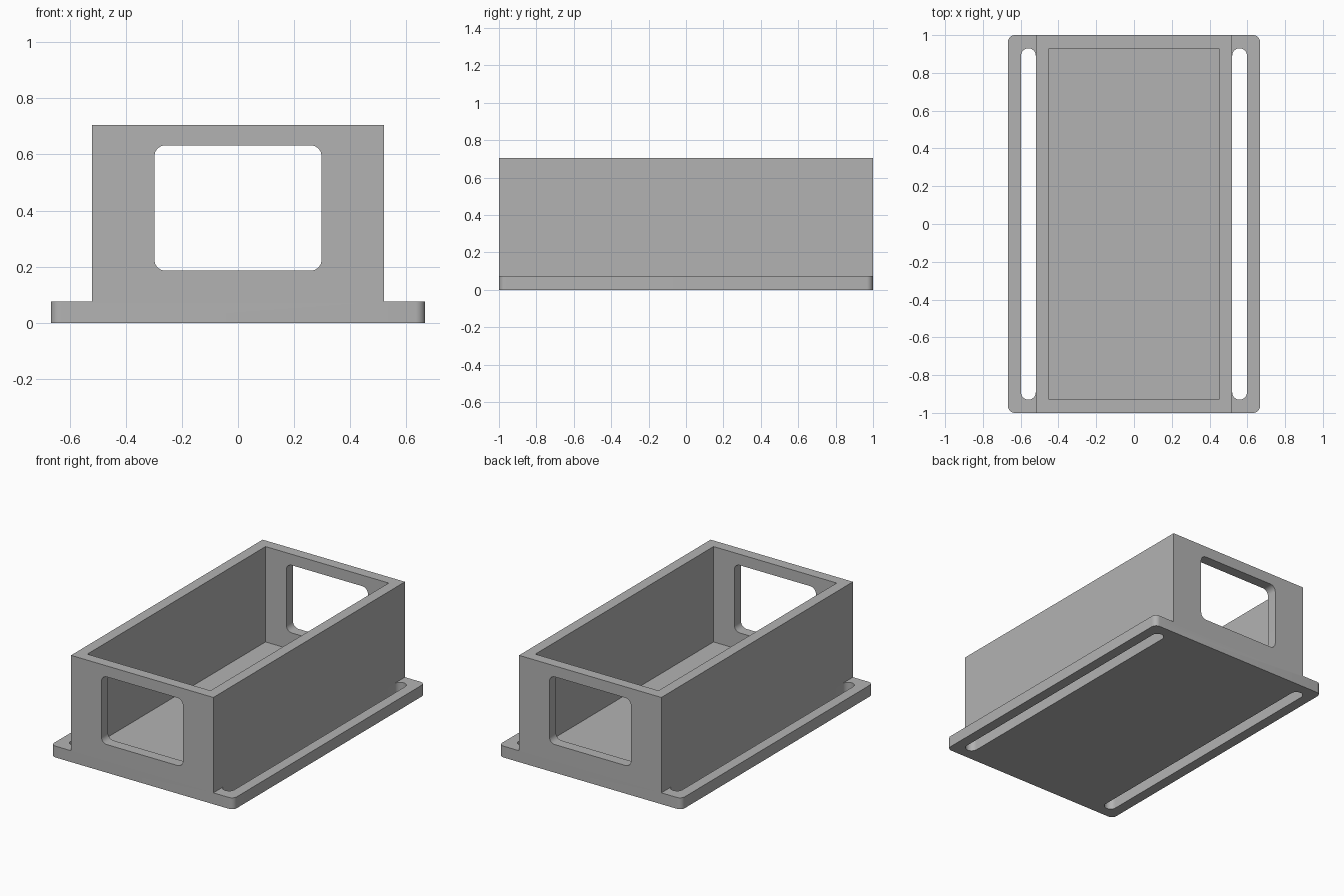
import bpy, bmesh, math
from mathutils import Matrix, Vector

if "Cube" in bpy.data.objects:
    bpy.data.objects.remove(bpy.data.objects["Cube"])

LENGTH, BODY_W, BASE_W = 2.0, 1.04, 1.334
BASE_T, HEIGHT, WALL = 0.075, 0.705, 0.07

grey = bpy.data.materials.new("plain_grey")
grey.use_nodes = True
colour = (0.45, 0.45, 0.45, 1)
grey.diffuse_color = colour
grey.node_tree.nodes["Principled BSDF"].inputs["Base Color"].default_value = colour


def rounded_prism(name, w, h, depth, radius, centre, upright=False):
    """Rounded rectangle extruded along z, or along y when upright."""
    steps = 8 if radius else 0
    points = []
    for i, (sx, sy) in enumerate([(1, 1), (-1, 1), (-1, -1), (1, -1)]):
        for s in range(steps + 1):
            a = math.pi / 2 * (i + (s / steps if steps else 0))
            points.append((sx * (w / 2 - radius) + radius * math.cos(a),
                           sy * (h / 2 - radius) + radius * math.sin(a)))
    bm = bmesh.new()
    face = bm.faces.new([bm.verts.new((x, y, -depth / 2)) for x, y in points])
    top = bmesh.ops.extrude_face_region(bm, geom=[face])["geom"]
    bmesh.ops.translate(bm, vec=(0, 0, depth),
                        verts=[v for v in top if isinstance(v, bmesh.types.BMVert)])
    bmesh.ops.remove_doubles(bm, verts=bm.verts, dist=1e-5)
    if upright:
        bm.transform(Matrix.Rotation(math.pi / 2, 4, "X"))
    bm.transform(Matrix.Translation(Vector(centre)))
    bmesh.ops.recalc_face_normals(bm, faces=bm.faces)
    mesh = bpy.data.meshes.new(name)
    bm.to_mesh(mesh)
    bm.free()
    mesh.materials.append(grey)
    obj = bpy.data.objects.new(name, mesh)
    bpy.context.collection.objects.link(obj)
    return obj


def combine(target, tool, operation):
    mod = target.modifiers.new(operation.lower(), "BOOLEAN")
    mod.operation, mod.solver, mod.object = operation, "EXACT", tool
    bpy.context.view_layer.objects.active = target
    bpy.ops.object.modifier_apply(modifier=mod.name)
    bpy.data.objects.remove(tool)


# Base plate with a long mounting slot along each side
tray = rounded_prism("open_tray", BASE_W, LENGTH, BASE_T, 0.035, (0, 0, BASE_T / 2))
slot_w = 0.078
for side in (-1, 1):
    slot = rounded_prism("slot_cutter", slot_w, LENGTH - 2 * WALL, 0.3, slot_w / 2 - 1e-4,
                         (side * (BODY_W + slot_w) / 2, 0, 0))
    combine(tray, slot, "DIFFERENCE")

# Open-topped walls with a window through both ends
wall_h = HEIGHT - BASE_T
mid_z = BASE_T + wall_h / 2
walls = rounded_prism("walls", BODY_W, LENGTH, wall_h, 0, (0, 0, mid_z))
cavity = rounded_prism("cavity_cutter", BODY_W - 2 * WALL, LENGTH - 2 * WALL,
                       wall_h + 0.2, 0, (0, 0, mid_z))
combine(walls, cavity, "DIFFERENCE")
window = rounded_prism("window_cutter", 0.596, 0.447, LENGTH + 0.4, 0.04,
                       (0, 0, 0.409), upright=True)
combine(walls, window, "DIFFERENCE")
combine(tray, walls, "UNION")

# Smooth rounded corners, sharp edges
bpy.ops.object.select_all(action="DESELECT")
tray.select_set(True)
bpy.context.view_layer.objects.active = tray
bpy.ops.object.shade_smooth_by_angle(angle=math.radians(30))
